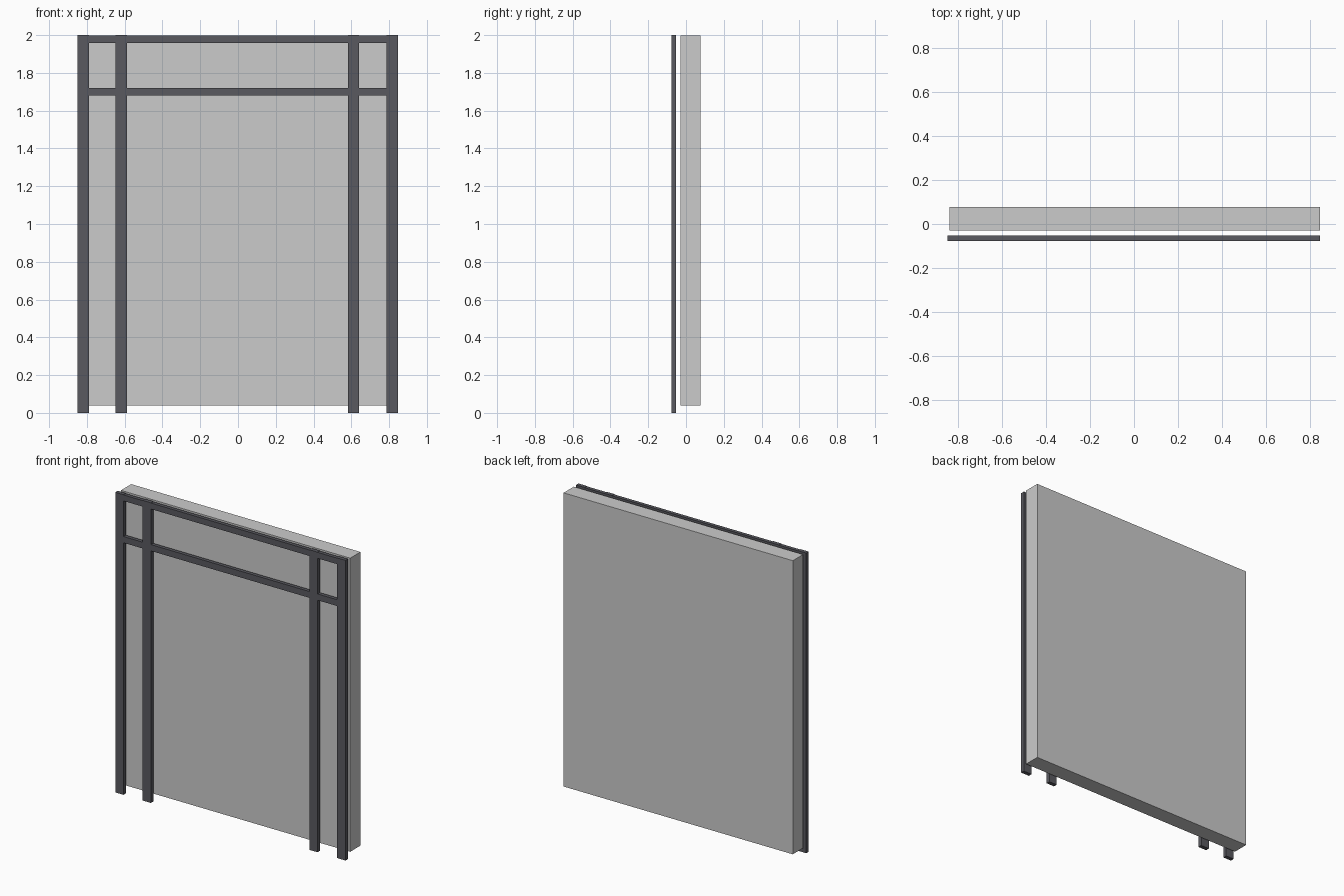
import bpy

if "Cube" in bpy.data.objects:
    bpy.data.objects.remove(bpy.data.objects["Cube"])


def box(name, x0, x1, y0, y1, z0, z1):
    """Axis-aligned box from its limits."""
    bpy.ops.mesh.primitive_cube_add(size=1, location=((x0 + x1) / 2, (y0 + y1) / 2, (z0 + z1) / 2))
    ob = bpy.context.object
    ob.name = name
    ob.scale = (x1 - x0, y1 - y0, z1 - z0)
    bpy.ops.object.transform_apply(location=False, rotation=False, scale=True)
    return ob


# Dark material for the front frame
dark = bpy.data.materials.new("dark_frame")
dark.diffuse_color = (0.10, 0.10, 0.115, 1)
dark.use_nodes = True
dark.node_tree.nodes["Principled BSDF"].inputs["Base Color"].default_value = dark.diffuse_color

# Thick backing panel, raised slightly off the floor
box("back_panel", -0.842, 0.848, -0.03, 0.078, 0.04, 1.997)

# Frame uprights, standing on the floor
posts = {
    "outer_post_left": (-0.85, -0.79),
    "inner_post_left": (-0.649, -0.588),
    "inner_post_right": (0.582, 0.641),
    "outer_post_right": (0.785, 0.847),
}
frame = [box(n, a, b, -0.078, -0.052, 0, 2) for n, (a, b) in posts.items()]

# Frame rails between the outer posts, a hair thinner than the uprights
for name, z0, z1 in (("top_rail", 1.958, 1.998), ("middle_rail", 1.679, 1.721)):
    frame.append(box(name, -0.79, 0.785, -0.077, -0.053, z0, z1))

for ob in frame:
    ob.data.materials.append(dark)
